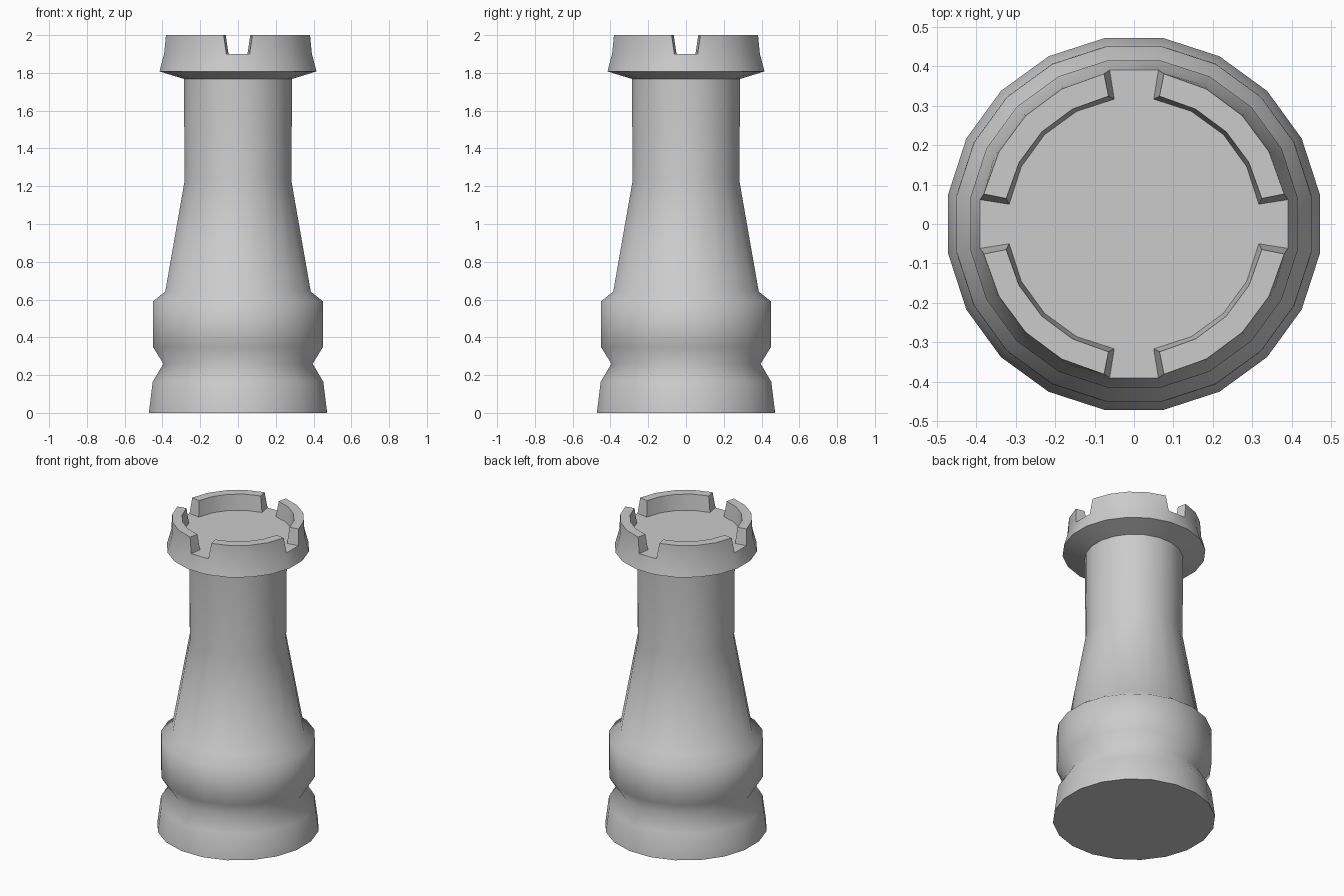
import bpy, bmesh
from math import sin, cos, pi, radians

if "Cube" in bpy.data.objects:
    bpy.data.objects.remove(bpy.data.objects["Cube"])

SIDES = 20
# outer profile (radius at the corners, height), from foot to crown floor
PROFILE = [(0.478, 0), (0.457, 0.165), (0.40, 0.26), (0.456, 0.35),
           (0.456, 0.59), (0.39, 0.642), (0.286, 1.23), (0.29, 1.768),
           (0.421, 1.808), (0.396, 1.9), (0.321, 1.9)]

bm = bmesh.new()


def point(r, a, z):
    return bm.verts.new((r * cos(a), r * sin(a), z))


# turned body: stacked rings, with a face centred on each axis
rings = [[point(r, radians(9) + 2 * pi * i / SIDES, z) for i in range(SIDES)]
         for r, z in PROFILE]
bm.faces.new(rings[0][::-1])
bm.faces.new(rings[-1])
for lower, upper in zip(rings[:-2], rings[1:-1]):
    for i in range(SIDES):
        j = (i + 1) % SIDES
        bm.faces.new((lower[i], lower[j], upper[j], upper[i]))

# crown rim: one flat gap face, then four faces raised into a battlement
outer, inner = rings[-2], rings[-1]
for q in range(4):
    start = q * 5
    ids = [(start + k) % SIDES for k in range(5)]
    mid = radians(45 + 90 * q)
    angles = [mid + radians(33.7) * (k - 2) / 2 for k in range(5)]
    top_out = [point(0.389, a, 2.0) for a in angles]
    top_in = [point(0.331, a, 2.0) for a in angles]
    low_out = [outer[i] for i in ids]
    low_in = [inner[i] for i in ids]
    for k in range(4):
        bm.faces.new((low_out[k], low_out[k + 1], top_out[k + 1], top_out[k]))
        bm.faces.new((low_in[k + 1], low_in[k], top_in[k], top_in[k + 1]))
        bm.faces.new((top_out[k], top_out[k + 1], top_in[k + 1], top_in[k]))
    bm.faces.new((low_in[0], low_out[0], top_out[0], top_in[0]))
    bm.faces.new((low_out[4], low_in[4], top_in[4], top_out[4]))
    nxt = (start + 5) % SIDES
    bm.faces.new((low_out[4], outer[nxt], inner[nxt], low_in[4]))

bmesh.ops.recalc_face_normals(bm, faces=bm.faces[:])
mesh = bpy.data.meshes.new("castle_tower_piece")
bm.to_mesh(mesh)
bm.free()
obj = bpy.data.objects.new("castle_tower_piece", mesh)
bpy.context.collection.objects.link(obj)

# smooth turning, crisp crown edges
bpy.context.view_layer.objects.active = obj
obj.select_set(True)
bpy.ops.object.shade_smooth_by_angle(angle=radians(63))
